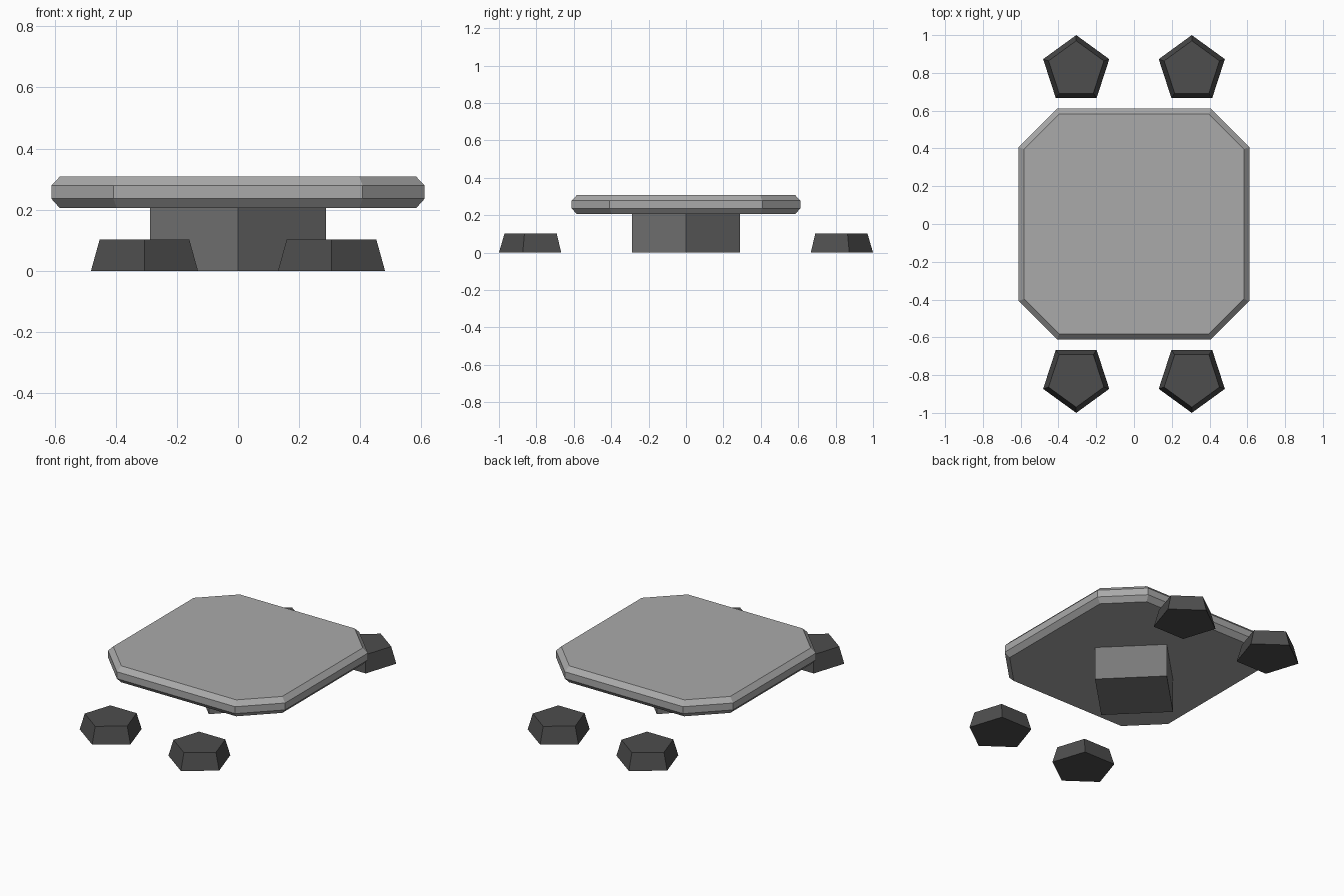
import bpy, bmesh, math

if "Cube" in bpy.data.objects:
    bpy.data.objects.remove(bpy.data.objects["Cube"])


def material(name, value):
    m = bpy.data.materials.new(name)
    m.diffuse_color = (value, value, value, 1)
    m.use_nodes = True
    m.node_tree.nodes["Principled BSDF"].inputs["Base Color"].default_value = m.diffuse_color
    return m


def loft(name, rings, mat):
    """Closed flat-shaded solid through rings of (points, z)."""
    bm = bmesh.new()
    loops = [[bm.verts.new((x, y, z)) for x, y in pts] for pts, z in rings]
    n = len(loops[0])
    for a, b in zip(loops, loops[1:]):
        for i in range(n):
            j = (i + 1) % n
            bm.faces.new((a[i], a[j], b[j], b[i]))
    bm.faces.new(loops[0][::-1])
    bm.faces.new(loops[-1])
    bmesh.ops.recalc_face_normals(bm, faces=bm.faces)
    mesh = bpy.data.meshes.new(name)
    bm.to_mesh(mesh)
    bm.free()
    mesh.materials.append(mat)
    obj = bpy.data.objects.new(name, mesh)
    bpy.context.collection.objects.link(obj)
    return obj


def polygon(n, r, start, cx=0, cy=0):
    return [(cx + r * math.cos(start + i * math.tau / n),
             cy + r * math.sin(start + i * math.tau / n)) for i in range(n)]


def cut_square(inset):
    """Square with clipped corners, inset evenly on every side."""
    h = 0.611 - inset
    c = 0.408 - inset * math.tan(math.pi / 8)
    return [(h, -c), (h, c), (c, h), (-c, h), (-h, c), (-h, -c), (-c, -h), (c, -h)]


light_grey = material("light_grey", 0.40)
mid_grey = material("mid_grey", 0.19)
dark_grey = material("dark_grey", 0.075)

# Table top with bevelled rims
loft("table_top", [(cut_square(0.027), 0.206), (cut_square(0), 0.236),
                   (cut_square(0), 0.279), (cut_square(0.028), 0.308)], light_grey)

# Square pedestal turned 45 degrees
loft("pedestal", [(polygon(4, 0.288, 0), 0), (polygon(4, 0.288, 0), 0.206)], mid_grey)

# Four tapered five-sided seats, points facing outward
for sy, side in ((-1, "front"), (1, "back")):
    for sx, hand in ((-1, "left"), (1, "right")):
        rings = [(polygon(5, r, sy * math.pi / 2, sx * 0.306, sy * 0.816), z)
                 for r, z in ((0.184, 0), (0.154, 0.103))]
        loft(f"seat_{side}_{hand}", rings, dark_grey)
